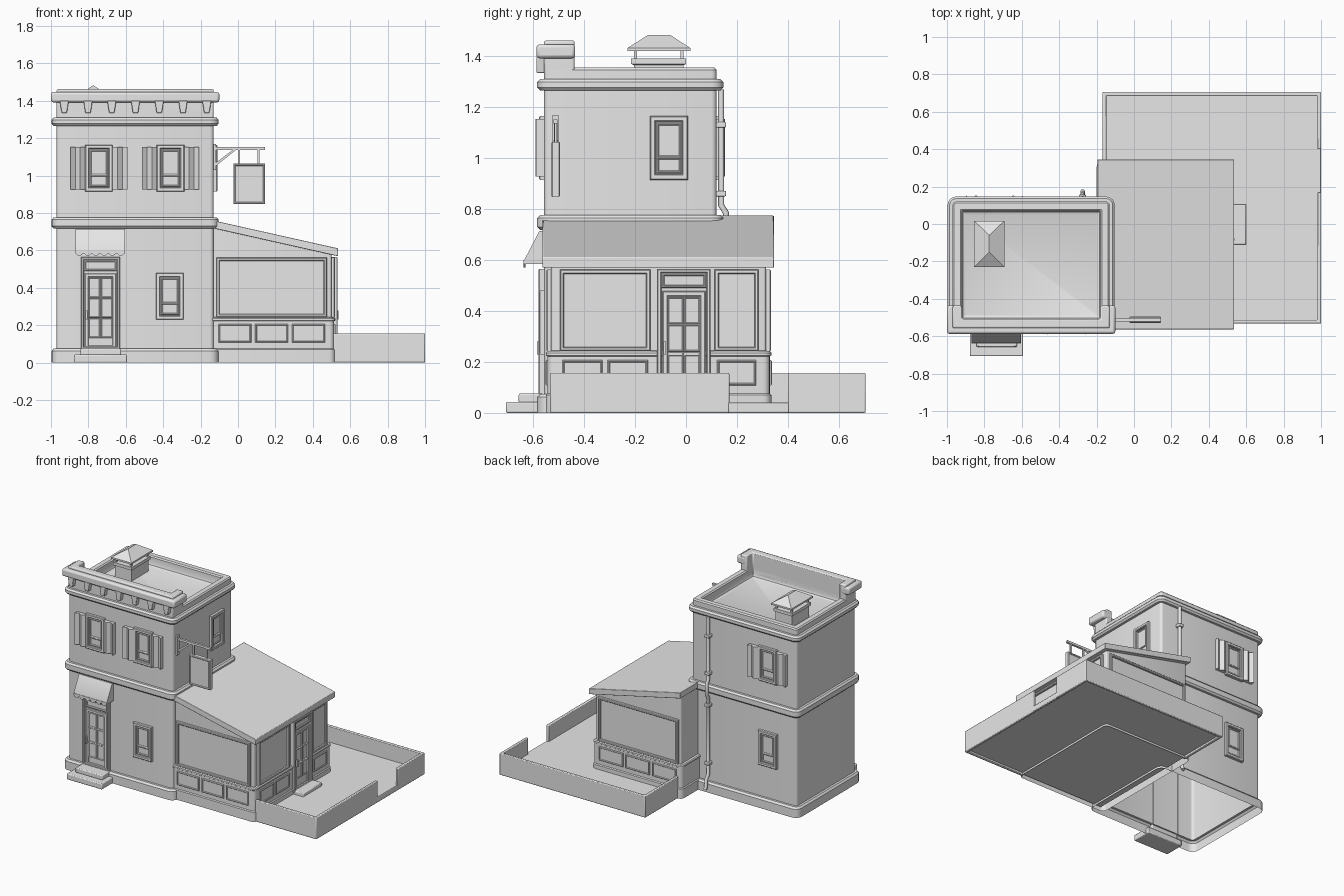
import bpy, bmesh
from math import pi, cos, sin, radians
from mathutils import Matrix, Vector

cube = bpy.data.objects.get("Cube")
if cube:
    bpy.data.objects.remove(cube)

grey = bpy.data.materials.new("plain_grey")
grey.use_nodes = True
grey.diffuse_color = (0.8, 0.8, 0.8, 1)
grey.node_tree.nodes["Principled BSDF"].inputs["Base Color"].default_value = (0.8, 0.8, 0.8, 1)

UP = Matrix.Rotation(pi / 2, 4, 'X')   # lays a flat drawing against a wall
ID = Matrix.Identity(4)


def finish(bm, name, bevel=0.0):
    bmesh.ops.recalc_face_normals(bm, faces=bm.faces)
    mesh = bpy.data.meshes.new(name)
    bm.to_mesh(mesh)
    bm.free()
    mesh.materials.append(grey)
    obj = bpy.data.objects.new(name, mesh)
    bpy.context.collection.objects.link(obj)
    bpy.ops.object.select_all(action='DESELECT')
    obj.select_set(True)
    bpy.context.view_layer.objects.active = obj
    bpy.ops.object.shade_smooth_by_angle(angle=radians(35))
    if bevel:
        mod = obj.modifiers.new("soft_edges", 'BEVEL')
        mod.width, mod.segments = bevel, 2
    return obj


def prism(bm, pts, d0, d1, m=ID):
    """Extrude a flat outline from depth d0 to d1."""
    low, high = [[bm.verts.new(m @ Vector((x, y, d))) for x, y in pts] for d in (d0, d1)]
    bm.faces.new(low)
    bm.faces.new(high)
    n = len(pts)
    for i in range(n):
        j = (i + 1) % n
        bm.faces.new((low[i], low[j], high[j], high[i]))


def rect(x0, x1, y0, y1):
    return [(x0, y0), (x1, y0), (x1, y1), (x0, y1)]


def box(bm, x0, x1, y0, y1, z0, z1, m=ID):
    prism(bm, rect(x0, x1, y0, y1), z0, z1, m)


def loft(bm, area, profile, m=ID, radius=0.0):
    """Sweep a profile of (offset, height) round a rectangle and cap its end."""
    x0, x1, y0, y1 = area
    rings = []
    for off, z in profile:
        r = max(radius + off, 0.005) if radius else 0
        ring = []
        for k, (x, y) in enumerate(((x1, y1), (x0, y1), (x0, y0), (x1, y0))):
            sx, sy = (1, -1, -1, 1)[k], (1, 1, -1, -1)[k]
            cx, cy = x + sx * (off - r), y + sy * (off - r)
            for s in range(5 if radius else 1):
                a = (k + s / 4) * pi / 2
                ring.append(bm.verts.new(m @ Vector((cx + r * cos(a), cy + r * sin(a), z))))
        rings.append(ring)
    for a, b in zip(rings, rings[1:]):
        n = len(a)
        for i in range(n):
            j = (i + 1) % n
            bm.faces.new((a[i], a[j], b[j], b[i]))
    bm.faces.new(rings[-1])


def wall(side, plane):
    """Matrix for a wall: local x runs along it, local -y points out."""
    turn = {'front': 0, 'right': pi / 2, 'back': pi}[side]
    return Matrix.Rotation(turn, 4, 'Z') @ Matrix.Translation((0, -plane, 0))


def frame(bm, area, border, depth, pane, m, start=0.0):
    e = 0.004
    loft(bm, area, [(0, start), (0, depth - e), (-e, depth), (e - border, depth),
                    (-border, depth - e), (-border, pane)], m @ UP)


FRONT, RIGHT, BACK = wall('front', 0.557), wall('right', -0.13), wall('back', 0.12)
SHOP = {'front': wall('front', 0.53), 'right': wall('right', 0.5), 'back': wall('back', 0.315)}

# Tower: one profile for plinth, belt, cornice, parapet and roof floor
TOWER = (-0.97, -0.13, -0.557, 0.12)
bm = bmesh.new()
prof = [(0.027, 0), (0.027, 0.062), (0.016, 0.075), (0, 0.075), (0, 0.716)]
for z0, z1 in ((0.718, 0.777), (1.266, 1.31)):
    prof += [(0, z0), (0.016, z0), (0.027, z0 + 0.012), (0.027, z1 - 0.012), (0.016, z1), (0, z1)]
prof += [(0, 1.347), (-0.008, 1.355), (-0.042, 1.355), (-0.05, 1.347), (-0.05, 1.305),
         (-0.055, 1.292), (-0.068, 1.285)]
loft(bm, TOWER, prof, radius=0.02)
finish(bm, "tower")


# Raised front parapet with returns, rounded cap and tapered corbels
def u_shape(out, inn, back):
    x0, x1, y0, _ = TOWER
    return [(x0 - out, back), (x0 - out, y0 - out), (x1 + out, y0 - out), (x1 + out, back),
            (x1 - inn, back), (x1 - inn, y0 + inn), (x0 + inn, y0 + inn), (x0 + inn, back)]


bm = bmesh.new()
prism(bm, u_shape(0, 0.05, -0.437), 1.3, 1.462)
finish(bm, "front_parapet", 0.008)
bm = bmesh.new()
prism(bm, u_shape(0.03, 0.04, -0.435), 1.392, 1.447)
finish(bm, "parapet_cap", 0.012)
bm = bmesh.new()
for i in range(7):
    x = -0.929 + i * 0.127
    prism(bm, [(x - 0.014, 1.335), (x + 0.014, 1.335), (x + 0.024, 1.4), (x - 0.024, 1.4)],
          -0.01, 0.03, FRONT @ UP)
finish(bm, "corbels", 0.004)

# Roof vent: curb, posts and hipped cap
bm = bmesh.new()
loft(bm, (-0.84, -0.71, -0.205, -0.01), [(0, 1.28), (0, 1.365), (0.01, 1.37), (0.01, 1.392)])
for x in (-0.84, -0.722):
    for y in (-0.205, -0.022):
        box(bm, x, x + 0.012, y, y + 0.012, 1.39, 1.425)
finish(bm, "vent_curb")
bm = bmesh.new()
box(bm, -0.855, -0.693, -0.23, 0.017, 1.42, 1.432)
eave = [bm.verts.new((x, y, 1.432)) for x, y in rect(-0.855, -0.693, -0.23, 0.017)]
r0, r1 = bm.verts.new((-0.774, -0.15, 1.483)), bm.verts.new((-0.774, -0.06, 1.483))
for f in ((eave[0], eave[1], r0), (eave[1], eave[2], r1, r0),
          (eave[2], eave[3], r1), (eave[3], eave[0], r0, r1)):
    bm.faces.new(f)
finish(bm, "vent_cap")


# Sash windows with optional folded shutters
def sash_window(name, m, u, z, shutters=False):
    bm = bmesh.new()
    frame(bm, (u - 0.074, u + 0.074, z - 0.125, z + 0.125), 0.022, 0.02, 0.004, m, -0.005)
    frame(bm, (u - 0.05, u + 0.05, z - 0.045, z + 0.1), 0.011, 0.013, 0.006, m)
    frame(bm, (u - 0.05, u + 0.05, z - 0.1, z - 0.03), 0.011, 0.01, 0.005, m)
    finish(bm, name)
    if shutters:
        bm = bmesh.new()
        for s in (-1, 1):
            fold = [(0.074, 0), (0.074, 0.016), (0.1, 0.034), (0.126, 0.014), (0.152, 0.032), (0.152, 0)]
            prism(bm, [(u + s * a, -d) for a, d in fold], z - 0.113, z + 0.113, m)
        finish(bm, name + "_shutters")


sash_window("upper_front_window_right", FRONT, -0.744, 1.04, True)
sash_window("upper_front_window_left", FRONT, -0.361, 1.04, True)
sash_window("lower_front_window", FRONT, -0.365, 0.355)
sash_window("upper_side_window", RIGHT, -0.067, 1.04)
sash_window("upper_back_window", BACK, 0.745, 1.04, True)
sash_window("lower_back_window", BACK, 0.745, 0.43)


# Doors: surround, transom, leaf with six panes, handle
def door(name, m, u, z0, base):
    bm = bmesh.new()
    frame(bm, (u - 0.105, u + 0.105, z0, 0.565), 0.016, base + 0.02, base, m, -0.005)
    frame(bm, (u - 0.089, u + 0.089, 0.49, 0.55), 0.012, base + 0.014, base + 0.003, m)
    frame(bm, (u - 0.085, u + 0.085, z0, 0.478), 0.022, base + 0.012, base + 0.003, m)
    for i in range(2):
        for j in range(3):
            u0, v0 = u - 0.065 + i * 0.065, 0.132 + j * 0.108
            frame(bm, (u0, u0 + 0.065, v0, v0 + 0.108), 0.007, base + 0.01, base + 0.004, m)
    box(bm, u - 0.08, u - 0.07, 0.23, 0.28, base, base + 0.026, m @ UP)
    finish(bm, name)


door("front_door", FRONT, -0.735, 0.07, 0.002)
door("shop_door", SHOP['right'], -0.008, 0.05, 0.012)

# Awning with scalloped valance
bm = bmesh.new()
side = Matrix(((0, 0, 1, 0), (1, 0, 0, 0), (0, 1, 0, 0), (0, 0, 0, 1)))
prism(bm, [(-0.555, 0.715), (-0.575, 0.715), (-0.635, 0.6), (-0.635, 0.585), (-0.555, 0.585)],
      -0.87, -0.605, side)
scallops = [(-0.605, 0.6), (-0.87, 0.6)]
for i in range(25):
    scallops.append((-0.87 + i * 0.265 / 24, 0.588 - 0.018 * abs(sin(pi * i / 4))))
prism(bm, scallops, 0.073, 0.081, FRONT @ UP)
finish(bm, "awning")

# Steps
bm = bmesh.new()
box(bm, -0.877, -0.594, -0.707, -0.56, 0, 0.043)
box(bm, -0.842, -0.625, -0.657, -0.56, 0.04, 0.076)
box(bm, 0.5, 0.6, -0.11, 0.105, 0.02, 0.065)
finish(bm, "door_steps", 0.006)

# Hanging sign: wall plate, arm, brace, hangers, framed board
bm = bmesh.new()
box(bm, -0.132, -0.118, -0.525, -0.5, 1.03, 1.17)
box(bm, -0.13, 0.145, -0.52, -0.504, 1.136, 1.152)
prism(bm, [(-0.12, 1.05), (-0.12, 1.068), (-0.025, 1.14), (-0.008, 1.14)], 0.504, 0.518, UP)
for x in (0.005, 0.11):
    box(bm, x - 0.006, x + 0.006, -0.517, -0.506, 1.06, 1.14)
finish(bm, "sign_bracket")
bm = bmesh.new()
for m in (wall('front', 0.512), wall('back', -0.512)):
    s = 1 if m[0][0] > 0 else -1
    frame(bm, (min(-0.025 * s, 0.145 * s), max(-0.025 * s, 0.145 * s), 0.848, 1.064),
          0.012, 0.017, 0.011, m)
finish(bm, "sign_board")

# Drainpipe bending out around the belt
curve = bpy.data.curves.new("drainpipe", 'CURVE')
curve.dimensions = '3D'
curve.bevel_depth, curve.bevel_resolution, curve.use_fill_caps = 0.012, 2, True
path = curve.splines.new('POLY')
route = [(0.175, 0.03), (0.165, 0.05), (0.162, 0.1), (0.138, 0.13), (0.138, 0.68), (0.157, 0.71),
         (0.157, 0.785), (0.138, 0.815), (0.138, 1.27)]
path.points.add(len(route) - 1)
for p, (y, z) in zip(path.points, route):
    p.co = (-0.275, y, z, 1)
pipe = bpy.data.objects.new("drainpipe", curve)
bpy.context.collection.objects.link(pipe)
curve.materials.append(grey)
bm = bmesh.new()
for z in (0.2, 0.62, 0.85, 1.12):
    box(bm, -0.294, -0.256, 0.115, 0.157, z, z + 0.022)
finish(bm, "pipe_clamps", 0.004)


# Shop wing: walls follow the sloping roof
def slope(x):
    return 0.731 - 0.224 * x


bm = bmesh.new()
loft(bm, (-0.18, 0.5, -0.53, 0.315), [
    (0.02, 0), (0.02, 0.07), (0.014, 0.076), (0.014, 0.222), (0.02, 0.226), (0.02, 0.236),
    (0.014, 0.242), (0, 0.244), (0, 0.6)], radius=0.012)
for v in bm.verts:
    if v.co.z > 0.5:
        v.co.z = slope(v.co.x) - 0.02
finish(bm, "shop_walls")
bm = bmesh.new()
prism(bm, [(-0.13, -0.563), (0.535, -0.563), (0.535, 0.345), (-0.195, 0.345), (-0.195, 0.1),
           (-0.13, 0.1)], -0.042, 0)
for v in bm.verts:
    v.co.z += slope(v.co.x)
finish(bm, "shop_roof", 0.003)

# Shop windows and the panels below them
openings = {'front': ((-0.115, 0.475, 3),), 'right': ((-0.495, -0.14, 2), (0.112, 0.285, 1)),
            'back': ((-0.475, 0.165, 3),)}
for name, spans in openings.items():
    bm = bmesh.new()
    for u0, u1, count in spans:
        frame(bm, (u0, u1, 0.242, 0.562), 0.017, 0.018, 0.004, SHOP[name], -0.005)
        w = (u1 - u0) / count
        for i in range(count):
            a = u0 + i * w
            frame(bm, (a + 0.01, a + w - 0.01, 0.108, 0.207), 0.009, 0.022, 0.016, SHOP[name])
    finish(bm, "shop_window_" + name)

# Terrace floor and low walls with a gateway on the right side
bm = bmesh.new()
box(bm, -0.16, 0.998, -0.528, 0.7, 0.015, 0.04)
finish(bm, "terrace_floor")
bm = bmesh.new()
t = 0.02
prism(bm, [(0.51, -0.533), (1, -0.533), (1, 0.17), (1 - t, 0.17), (1 - t, t - 0.533),
           (0.51, t - 0.533)], 0, 0.157)
prism(bm, [(1, 0.4), (1, 0.705), (-0.168, 0.705), (-0.168, 0.32), (t - 0.168, 0.32),
           (t - 0.168, 0.705 - t), (1 - t, 0.705 - t), (1 - t, 0.4)], 0, 0.157)
box(bm, 1 - t, 1, 0.165, 0.405, 0, 0.04)
finish(bm, "terrace_walls", 0.005)
